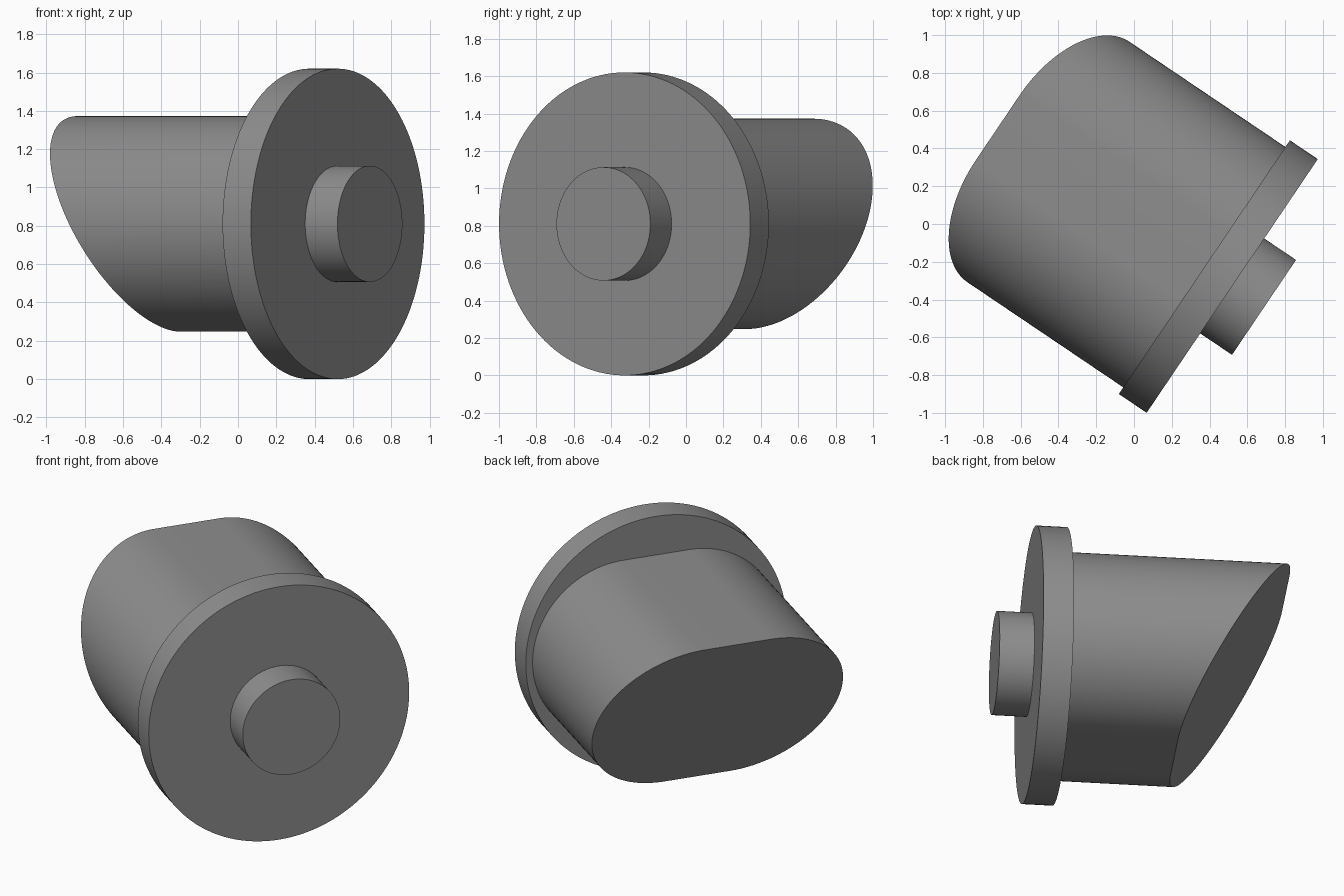
import bpy, bmesh, math
from mathutils import Matrix, Vector

if "Cube" in bpy.data.objects:
    bpy.data.objects.remove(bpy.data.objects["Cube"])

R_FLANGE, R_PIN, R_BODY = 0.81, 0.303, 0.5625
HALF_FLAT = 0.205                  # half the straight length of the body section
FLANGE_T, PIN_L, BODY_L = 0.178, 0.203, 0.995
SLOPE = math.tan(math.radians(30))  # slant of the body's cut end
EMBED = 0.02

# Local x runs along the axis towards the pin, with x = 0 on the flange front
frame = Matrix.Translation((0.52, -0.328, R_FLANGE)) @ Matrix.Rotation(math.radians(-34), 4, 'Z')

grey = bpy.data.materials.new("mid_grey")
grey.diffuse_color = (0.27, 0.27, 0.27, 1)
grey.use_nodes = True
grey.node_tree.nodes["Principled BSDF"].inputs["Base Color"].default_value = grey.diffuse_color


def section(radius, half_flat=0.0, n=128):
    """Circle, or a rounded slot when half_flat is set."""
    pts = []
    for side in (1, -1):
        for i in range(n // 2 + (1 if half_flat else 0)):
            a = math.pi * i / (n // 2) - math.pi / 2
            pts.append((side * (half_flat + radius * math.cos(a)), side * radius * math.sin(a)))
    return pts


def extrude(name, pts, x0, x1, slope=0.0):
    """Prism along local x; the x0 end may lean with height."""
    bm = bmesh.new()
    a = [bm.verts.new((x0 - slope * z, y, z)) for y, z in pts]
    b = [bm.verts.new((x1, y, z)) for y, z in pts]
    bm.faces.new(a)
    bm.faces.new(b)
    for i in range(len(pts)):
        j = (i + 1) % len(pts)
        bm.faces.new((a[i], a[j], b[j], b[i]))
    bmesh.ops.recalc_face_normals(bm, faces=bm.faces)
    bm.transform(frame)
    mesh = bpy.data.meshes.new(name)
    bm.to_mesh(mesh)
    bm.free()
    mesh.materials.append(grey)
    ob = bpy.data.objects.new(name, mesh)
    bpy.context.collection.objects.link(ob)
    bpy.ops.object.select_all(action='DESELECT')
    ob.select_set(True)
    bpy.context.view_layer.objects.active = ob
    bpy.ops.object.shade_smooth_by_angle(angle=math.radians(25))
    return ob


# Round disc
extrude("flange", section(R_FLANGE), -FLANGE_T, 0)
# Short round stub on the front of the disc
extrude("pin", section(R_PIN), -EMBED, PIN_L)
# Slot-shaped body with a slanted end behind the disc
extrude("body", section(R_BODY, HALF_FLAT), -FLANGE_T - BODY_L, -FLANGE_T + EMBED, SLOPE)
